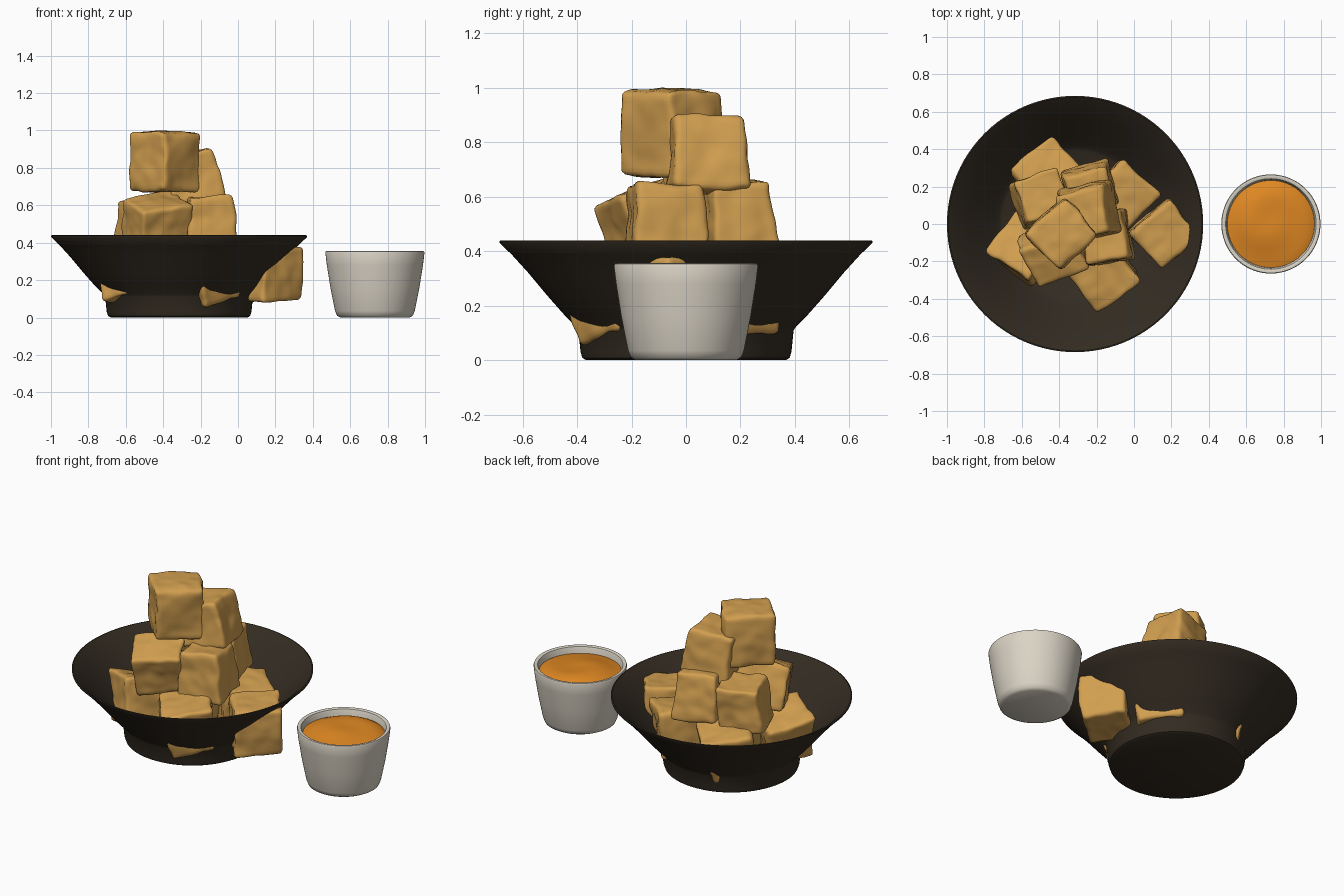
import bpy, bmesh, math
from mathutils import Vector, Euler, noise

if "Cube" in bpy.data.objects:
    bpy.data.objects.remove(bpy.data.objects["Cube"])


def material(name, rgb):
    m = bpy.data.materials.new(name)
    m.diffuse_color = (*rgb, 1)
    m.use_nodes = True
    m.node_tree.nodes["Principled BSDF"].inputs["Base Color"].default_value = m.diffuse_color
    return m


TOFU = material("golden crust", (0.64, 0.345, 0.08))
BOWL = material("dark brown glaze", (0.034, 0.025, 0.016))
CUP = material("off white ceramic", (0.71, 0.66, 0.565))
SAUCE = material("orange sauce", (0.74, 0.245, 0.016))


def finish(name, bm, mat, loc=(0, 0, 0), angle=40):
    bmesh.ops.recalc_face_normals(bm, faces=bm.faces)
    me = bpy.data.meshes.new(name)
    bm.to_mesh(me)
    bm.free()
    me.materials.append(mat)
    ob = bpy.data.objects.new(name, me)
    ob.location = loc
    bpy.context.collection.objects.link(ob)
    bpy.ops.object.select_all(action='DESELECT')
    bpy.context.view_layer.objects.active = ob
    ob.select_set(True)
    bpy.ops.object.shade_smooth_by_angle(angle=math.radians(angle))
    return ob


def lathe(name, profile, mat, loc, steps=96):
    bm = bmesh.new()
    verts = [bm.verts.new((r, 0, z)) for r, z in profile]
    edges = [bm.edges.new(p) for p in zip(verts, verts[1:])]
    bmesh.ops.spin(bm, geom=verts + edges, cent=(0, 0, 0), axis=(0, 0, 1),
                   angle=math.tau, steps=steps, use_duplicate=False)
    bmesh.ops.remove_doubles(bm, verts=bm.verts, dist=1e-4)
    return finish(name, bm, mat, loc)


def lumpy_cube(name, loc, size, rot, taper=0.0, seed=0):
    """Softly rounded, uneven cube; taper narrows the upper end."""
    bm = bmesh.new()
    bmesh.ops.create_cube(bm, size=2)
    bmesh.ops.subdivide_edges(bm, edges=bm.edges[:], cuts=17, use_grid_fill=True)
    turn = Euler([math.radians(a) for a in rot]).to_matrix()
    half = Vector(size) / 2
    shift = Vector((seed * 7.3, seed * 3.1, seed * 5.7))
    for v in bm.verts:
        # rounded edges: clamp to an inner box, then push out by a fixed radius
        core = Vector([max(-0.86, min(0.86, c)) for c in v.co])
        d = v.co - core
        p = core + d.normalized() * 0.14
        k = 1 - taper * p.z
        p = Vector((p.x * half.x * k, p.y * half.y * k, p.z * half.z))
        p += noise.noise_vector(p * 5 + shift) * 0.018
        p += noise.noise_vector(p * 15 + shift) * 0.007
        v.co = turn @ p
    return finish(name, bm, TOFU, loc, 60)


# Serving bowl: foot, flared wall, thin rim and inner floor
BX = -0.315
lathe("serving_bowl", [
    (0, 0), (0.365, 0), (0.38, 0.008), (0.387, 0.03), (0.395, 0.11), (0.405, 0.125),
    (0.45, 0.17), (0.51, 0.238), (0.58, 0.322), (0.64, 0.388), (0.684, 0.43),
    (0.685, 0.438), (0.678, 0.44), (0.63, 0.398), (0.565, 0.325), (0.495, 0.242),
    (0.44, 0.178), (0.41, 0.145), (0.39, 0.13), (0, 0.12)], BOWL, (BX, 0, 0))

# Dip cup
CX = 0.732
lathe("dip_cup", [
    (0, 0), (0.185, 0), (0.203, 0.01), (0.213, 0.035), (0.238, 0.16), (0.257, 0.28),
    (0.265, 0.346), (0.262, 0.354), (0.254, 0.356), (0.242, 0.351), (0.236, 0.335),
    (0.228, 0.28), (0.21, 0.16), (0.18, 0.05), (0, 0.04)], CUP, (CX, 0, 0))

# Sauce: gently mounded, swirled disc
bm = bmesh.new()
rings, seg = 14, 64
rows = []
for i in range(1, rings + 1):
    r = 0.236 * i / rings
    row = []
    for j in range(seg):
        a = math.tau * j / seg
        f = i / rings
        z = 0.312 + (1 - f ** 3) * (0.036 + 0.018 * f * math.sin(a + 3.6 + r * 14))
        row.append(bm.verts.new((r * math.cos(a), r * math.sin(a), z)))
    rows.append(row)
hub = bm.verts.new((0, 0, 0.348))
for j in range(seg):
    n = (j + 1) % seg
    bm.faces.new((hub, rows[0][j], rows[0][n]))
    for a, b in zip(rows, rows[1:]):
        bm.faces.new((a[j], b[j], b[n], a[n]))
finish("dip_sauce", bm, SAUCE, (CX, 0, 0))

# Stacked cubes: name, centre, size, rotation in degrees, taper
cubes = [
    ("top_cube", (-0.385, -0.05, 0.832), (0.28, 0.27, 0.31), (1, 0, 44), 0.0),
    ("upper_back_cube", (-0.25, 0.065, 0.745), (0.27, 0.27, 0.27), (0, -8, 12), 0.08),
    ("middle_front_cube", (-0.43, -0.145, 0.50), (0.30, 0.25, 0.27), (18, -8, 24), 0.0),
    ("middle_right_cube", (-0.155, -0.075, 0.50), (0.25, 0.26, 0.29), (0, -4, 10), 0.08),
    ("middle_back_cube", (-0.24, 0.19, 0.51), (0.25, 0.23, 0.28), (4, 0, 14), 0.10),
    ("middle_left_cube", (-0.50, 0.14, 0.49), (0.25, 0.25, 0.28), (-4, 6, 18), 0.04),
    ("lower_right_cube", (0.165, -0.05, 0.24), (0.28, 0.26, 0.29), (3, -3, 40), 0.0),
    ("lower_front_cube", (-0.16, -0.255, 0.235), (0.27, 0.26, 0.29), (8, -10, 36), -0.08),
    ("lower_left_cube", (-0.585, -0.145, 0.23), (0.26, 0.26, 0.29), (-14, 10, 54), -0.12),
    ("lower_back_cube", (-0.46, 0.25, 0.235), (0.26, 0.25, 0.29), (-10, 8, 42), -0.12),
    ("lower_back_right_cube", (-0.065, 0.15, 0.235), (0.28, 0.28, 0.29), (4, 3, 46), -0.06),
    ("lower_centre_cube", (-0.32, 0.0, 0.26), (0.30, 0.30, 0.28), (0, 0, 20), 0.0),
]
for i, (name, loc, size, rot, taper) in enumerate(cubes):
    lumpy_cube(name, loc, size, rot, taper, i + 1)
